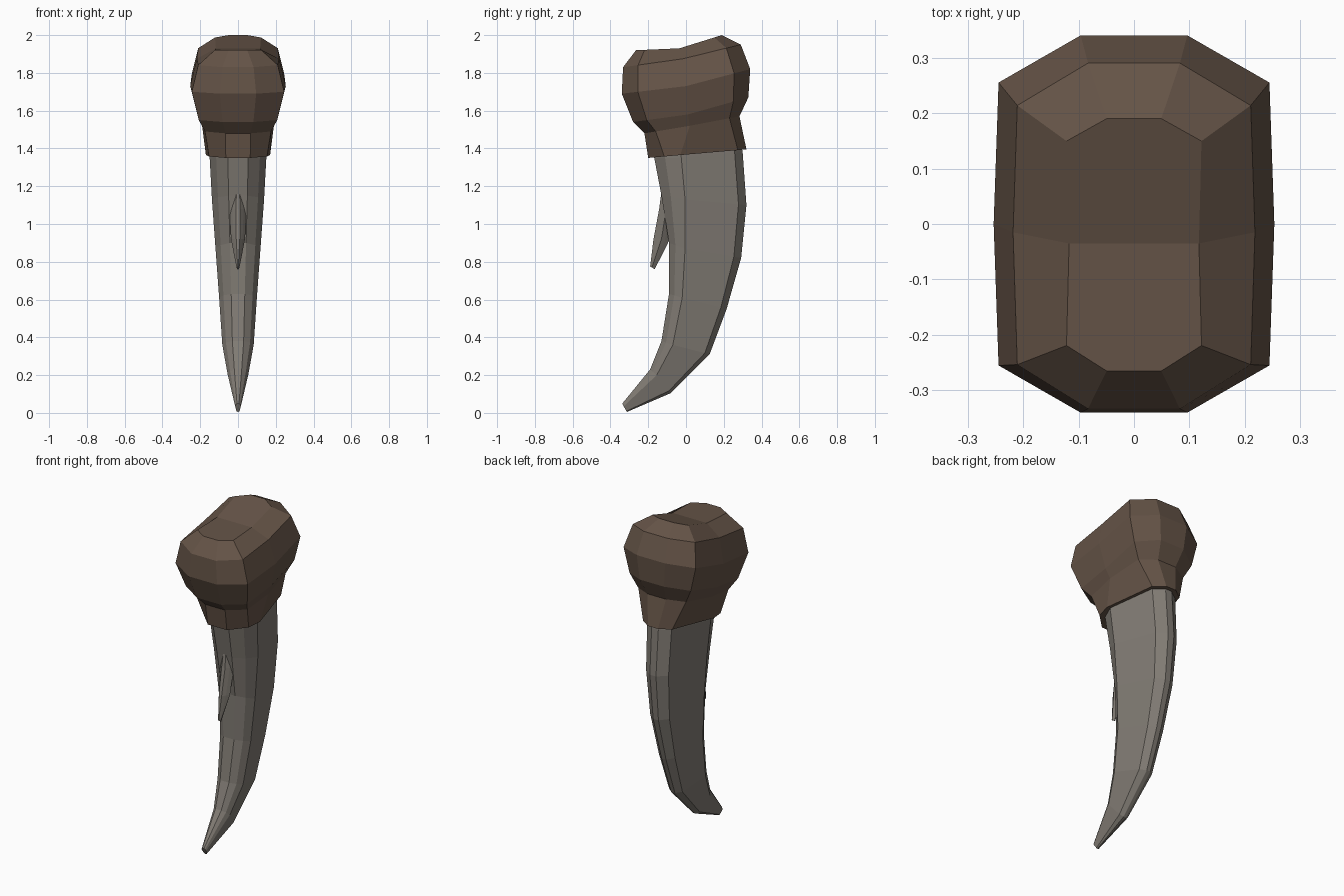
import bpy, bmesh


def ring(front, mid, back, w, flats, corners, insets):
    """Ten-sided mirrored section. front/mid/back are (y, z); the rest are front/back ratios."""
    def lerp(a, b, t):
        return (a[0] + (b[0] - a[0]) * t, a[1] + (b[1] - a[1]) * t)
    half = [(w * flats[0], front),
            (w * corners[0], lerp(front, mid, insets[0])),
            (w, mid),
            (w * corners[1], lerp(back, mid, insets[1])),
            (w * flats[1], back)]
    right = [(x, *p) for x, p in half]
    left = [(-x, *p) for x, p in reversed(half)]
    return right + left


def loft(name, rings, mat):
    bm = bmesh.new()
    loops = [[bm.verts.new(p) for p in r] for r in rings]
    for a, b in zip(loops, loops[1:]):
        for i in range(10):
            j = (i + 1) % 10
            bm.faces.new((a[i], a[j], b[j], b[i]))
    # ends are folded across the middle
    for r in (loops[0], loops[-1]):
        bm.faces.new(r[2:8])
        bm.faces.new(r[7:] + r[:3])
    bmesh.ops.recalc_face_normals(bm, faces=bm.faces)
    me = bpy.data.meshes.new(name)
    bm.to_mesh(me)
    bm.free()
    me.materials.append(mat)
    ob = bpy.data.objects.new(name, me)
    bpy.context.collection.objects.link(ob)
    return ob


def material(name, color):
    m = bpy.data.materials.new(name)
    m.diffuse_color = color
    return m


brown = material("brown", (0.13, 0.088, 0.063, 1))
grey = material("bone_grey", (0.22, 0.20, 0.175, 1))

# knobbly root cap with collar
round_f, round_c, round_t = (0.38, 0.38), (0.965, 0.965), (0.25, 0.25)
root = [
    ring((-0.265, 1.92), (-0.035, 1.93), (0.19, 2.0), 0.117, (0.42, 0.42), (1.04, 1.04), (0.2, 0.18)),
    ring((-0.333, 1.83), (-0.015, 1.875), (0.29, 1.95), 0.218, round_f, round_c, round_t),
    ring((-0.34, 1.69), (0, 1.73), (0.34, 1.82), 0.253, round_f, round_c, round_t),
    ring((-0.28, 1.54), (0.01, 1.58), (0.33, 1.67), 0.215, round_f, round_c, round_t),
    ring((-0.22, 1.48), (0.02, 1.52), (0.283, 1.57), 0.19, (0.35, 0.33), (0.92, 0.85), (0.25, 0.2)),
    ring((-0.2, 1.35), (-0.03, 1.365), (0.32, 1.395), 0.17, (0.38, 0.2), (0.9, 0.58), (0.5, 0.13)),
]
loft("root_cap", root, brown)

# curved blade: front, mid, back points and half width from top to tip
blade = [
    ((-0.18, 1.45), (-0.03, 1.45), (0.285, 1.46), 0.152),
    ((-0.168, 1.35), (-0.025, 1.35), (0.30, 1.38), 0.150),
    ((-0.13, 1.15), (-0.005, 1.13), (0.32, 1.10), 0.138),
    ((-0.09, 0.90), (-0.005, 0.87), (0.292, 0.82), 0.119),
    ((-0.09, 0.63), (-0.02, 0.61), (0.215, 0.55), 0.100),
    ((-0.13, 0.38), (-0.07, 0.36), (0.125, 0.31), 0.083),
    ((-0.19, 0.23), (-0.155, 0.20), (-0.08, 0.105), 0.054),
    ((-0.337, 0.05), (-0.33, 0.035), (-0.313, 0.005), 0.015),
]
loft("blade", [ring(*r, (0.36, 0.15), (0.77, 0.55), (0.4, 0.13)) for r in blade], grey)

# small barb on the front of the blade
barb = [
    ((-0.125, 1.21), (-0.10, 1.21), (-0.07, 1.21), 0.025),
    ((-0.142, 1.08), (-0.105, 1.08), (-0.06, 1.08), 0.046),
    ((-0.172, 0.92), (-0.13, 0.92), (-0.095, 0.90), 0.037),
    ((-0.19, 0.775), (-0.18, 0.77), (-0.166, 0.76), 0.008),
]
loft("barb", [ring(*r, (0.25, 0.25), (0.65, 0.65), (0.5, 0.5)) for r in barb], grey)
